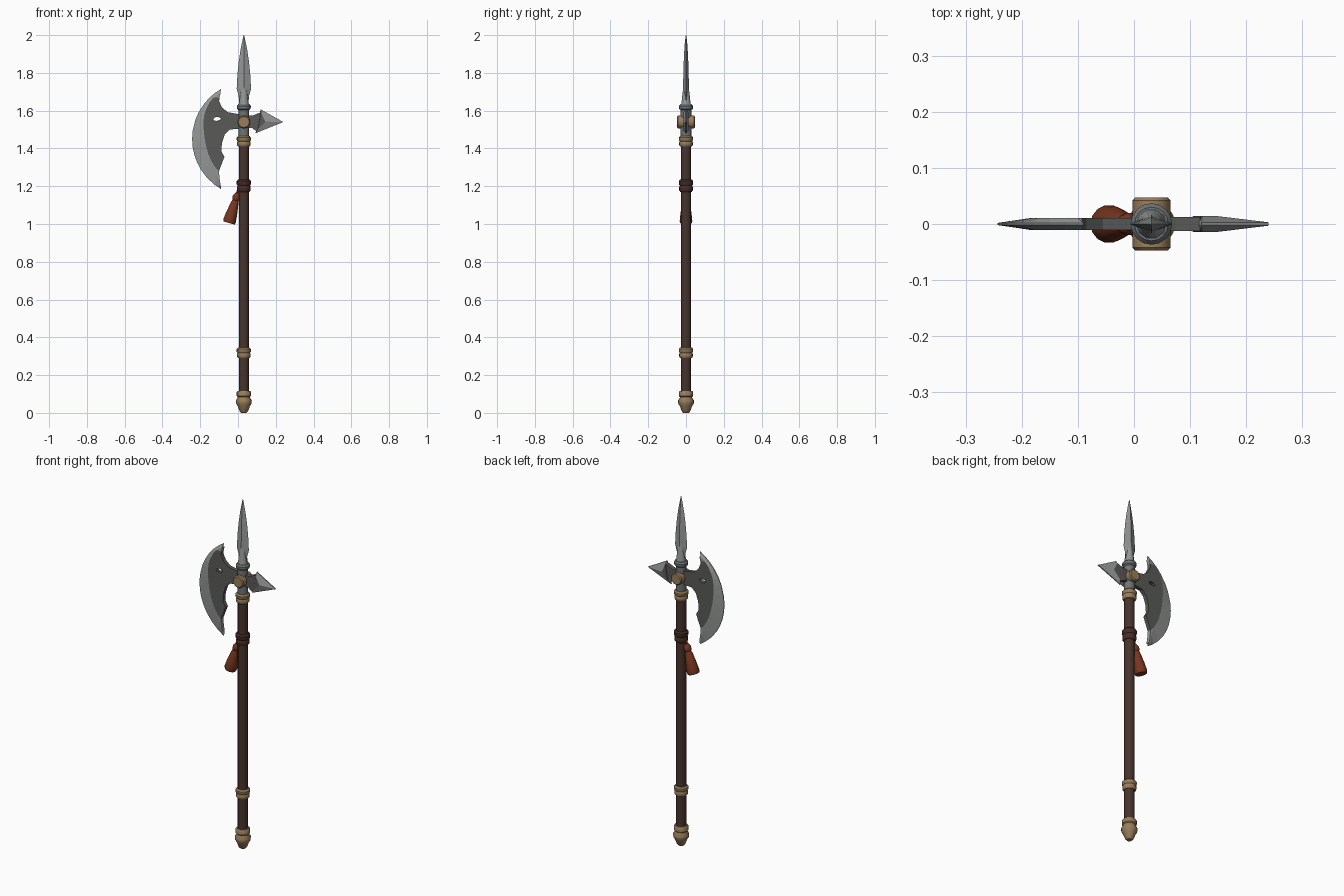
import bpy, bmesh, math
from mathutils import Matrix

if "Cube" in bpy.data.objects:
    bpy.data.objects.remove(bpy.data.objects["Cube"])

CX = 0.031  # shaft axis


def mat(name, r, g, b):
    m = bpy.data.materials.new(name)
    m.diffuse_color = (r, g, b, 1)
    m.use_nodes = True
    m.node_tree.nodes["Principled BSDF"].inputs["Base Color"].default_value = m.diffuse_color
    return m


EDGE = mat("bright steel", 0.30, 0.31, 0.31)
STEEL = mat("socket steel", 0.16, 0.175, 0.175)
DARK = mat("dark steel", 0.10, 0.103, 0.097)
BRASS = mat("aged brass", 0.32, 0.21, 0.105)
WOOD = mat("dark wood", 0.065, 0.034, 0.026)
LEATHER = mat("brown leather", 0.065, 0.026, 0.02)
RED = mat("rust red cloth", 0.19, 0.037, 0.014)


def finish(bm, name, mats, smooth=None):
    bmesh.ops.remove_doubles(bm, verts=bm.verts, dist=1e-5)
    bmesh.ops.recalc_face_normals(bm, faces=bm.faces)
    me = bpy.data.meshes.new(name)
    bm.to_mesh(me)
    bm.free()
    ob = bpy.data.objects.new(name, me)
    bpy.context.collection.objects.link(ob)
    for m in mats:
        me.materials.append(m)
    if smooth:
        bpy.ops.object.select_all(action='DESELECT')
        ob.select_set(True)
        bpy.context.view_layer.objects.active = ob
        bpy.ops.object.shade_smooth_by_angle(angle=math.radians(smooth))
    return ob


def loft(name, sections, material, sides=12, smooth=None, turn=0.0, matrix=None):
    """Stack of elliptic rings (z, rx, ry), capped at both ends."""
    bm = bmesh.new()
    rings = []
    for z, rx, ry in sections:
        rings.append([bm.verts.new((rx * math.cos(turn + 2 * math.pi * i / sides),
                                    ry * math.sin(turn + 2 * math.pi * i / sides), z))
                      for i in range(sides)])
    for a, b in zip(rings, rings[1:]):
        for i in range(sides):
            j = (i + 1) % sides
            bm.faces.new((a[i], a[j], b[j], b[i]))
    bm.faces.new(rings[0][::-1])
    bm.faces.new(rings[-1])
    bm.transform(matrix or Matrix.Translation((CX, 0, 0)))
    return finish(bm, name, [material], smooth)


def lathe(name, profile, material, **kw):
    return loft(name, [(z, r, r) for r, z in profile], material, **kw)


def plate(name, outline, half, material):
    """Flat outline in x/z, extruded to both sides of y = 0."""
    bm = bmesh.new()
    f = bm.faces.new([bm.verts.new((x, -half, z)) for x, z in outline])
    ext = bmesh.ops.extrude_face_region(bm, geom=[f])
    bmesh.ops.translate(bm, vec=(0, 2 * half, 0),
                        verts=[v for v in ext["geom"] if isinstance(v, bmesh.types.BMVert)])
    return finish(bm, name, [material])


# Shaft and fittings
lathe("shaft", [(0.027, 0.08), (0.027, 1.44)], WOOD, smooth=35)
lathe("butt_cap", [(0.014, 0), (0.022, 0.008), (0.032, 0.035), (0.041, 0.05), (0.042, 0.066),
                   (0.033, 0.08), (0.033, 0.085), (0.038, 0.09), (0.038, 0.11), (0.033, 0.117)],
      BRASS, sides=16, smooth=40)
for name, z0, z1, m in (("lower_ring", 0.29, 0.345, BRASS),
                        ("upper_ring", 1.41, 1.465, BRASS),
                        ("leather_wrap", 1.17, 1.235, LEATHER)):
    h = z1 - z0
    lathe(name, [(0.030, z0), (0.036, z0 + 0.008), (0.036, z0 + 0.38 * h), (0.033, z0 + 0.5 * h),
                 (0.038, z0 + 0.62 * h), (0.038, z1 - 0.008), (0.031, z1)],
          m, sides=16, smooth=40)

# Hanging tassel
tilt = Matrix.Translation((-0.002, 0, 1.165)) @ Matrix.Rotation(0.28, 4, 'Y')
lathe("tassel", [(0.031, -0.166), (0.034, -0.155), (0.030, -0.115), (0.021, -0.06), (0.016, -0.042),
                 (0.020, -0.034), (0.020, -0.018), (0.010, -0.002)],
      RED, sides=14, smooth=40, matrix=tilt)
lathe("tassel_cord", [(0.008, -0.01), (0.008, 0.03)], RED, sides=8, smooth=40, matrix=tilt)

# Head socket and collar
lathe("head_socket", [(0.028, 1.45), (0.028, 1.61)], STEEL, sides=16, smooth=40)
lathe("head_collar", [(0.028, 1.603), (0.036, 1.61), (0.037, 1.625), (0.030, 1.634)],
      STEEL, sides=16, smooth=40)

# Cross boss through the socket
boss = Matrix.Translation((CX, 0, 1.54)) @ Matrix.Rotation(math.pi / 2, 4, 'X')
lathe("cross_boss", [(0.029, -0.047), (0.034, -0.042), (0.034, 0.042), (0.029, 0.047)],
      BRASS, sides=12, smooth=35, matrix=boss)

# Spear point: round neck, diamond blade
lathe("spear_neck", [(0.028, 1.625), (0.024, 1.65), (0.020, 1.69), (0.014, 1.73)],
      EDGE, sides=10, smooth=40)
loft("spear_blade", [(1.64, 0.024, 0.012), (1.68, 0.028, 0.015), (1.715, 0.038, 0.016),
                     (1.79, 0.034, 0.014), (1.86, 0.027, 0.012), (1.92, 0.018, 0.009),
                     (1.965, 0.009, 0.006), (2.0, 0.0015, 0.001)], EDGE, sides=4)

# Axe blade rows: edge angle, bevel line x z, inner outline x z
rows = [(120, -0.100, 1.690, -0.093, 1.690), (127, -0.128, 1.670, -0.098, 1.668),
        (134, -0.150, 1.645, -0.100, 1.650), (142, -0.168, 1.610, -0.085, 1.617),
        (152, -0.178, 1.580, -0.055, 1.592), (160, -0.182, 1.550, 0.012, 1.580),
        (172, -0.182, 1.510, 0.012, 1.505), (180, -0.180, 1.480, -0.045, 1.500),
        (188, -0.176, 1.450, -0.070, 1.475), (196, -0.168, 1.410, -0.085, 1.430),
        (204, -0.157, 1.370, -0.088, 1.385), (212, -0.142, 1.335, -0.072, 1.355),
        (222, -0.120, 1.300, -0.101, 1.280), (232, -0.108, 1.255, -0.098, 1.245),
        (240, -0.098, 1.205, -0.092, 1.205)]
T = 0.011
bm = bmesh.new()
loops = []
for a, mx, mz, ix, iz in rows:
    a = math.radians(a)
    ox, oz = 0.063 + 0.306 * math.cos(a), 1.45 + 0.306 * math.sin(a)
    loops.append([bm.verts.new(p) for p in (
        (ox, -0.002, oz), (mx, -T, mz), (ix, -T, iz), (ix, T, iz), (mx, T, mz), (ox, 0.002, oz))])
for r, (p, q) in enumerate(zip(loops, loops[1:])):
    for i in range(6):
        j = (i + 1) % 6
        f = bm.faces.new((p[i], p[j], q[j], q[i]))
        f.material_index = 1 if i in (1, 2, 3) and 1 <= r < 12 else 0
bm.faces.new(loops[0][::-1])
bm.faces.new(loops[-1])
blade = finish(bm, "axe_blade", [EDGE, DARK])

# Teardrop hole in the blade
cutter = plate("hole_cutter", [(-0.132, 1.556), (-0.124, 1.564), (-0.110, 1.567), (-0.098, 1.564),
                               (-0.090, 1.557), (-0.100, 1.549), (-0.115, 1.546), (-0.126, 1.548)],
               0.05, DARK)
cutter.hide_render = True
mod = blade.modifiers.new("hole", 'BOOLEAN')
mod.operation = 'DIFFERENCE'
mod.object = cutter
bpy.context.view_layer.objects.active = blade
bpy.ops.object.modifier_apply(modifier=mod.name)
bpy.data.objects.remove(cutter)

# Back spike: dark stem and faceted bright head
plate("spike_stem", [(0.04, 1.578), (0.075, 1.573), (0.092, 1.580), (0.118, 1.590), (0.138, 1.542),
                     (0.098, 1.492), (0.085, 1.500), (0.072, 1.510), (0.04, 1.505)], 0.0125, DARK)
bm = bmesh.new()
rim = [(0.120, 1.607), (0.24, 1.54), (0.092, 1.480), (0.098, 1.505), (0.112, 1.575)]
ridge = [(0.122, 1.588), (0.145, 1.542), (0.106, 1.502)]
sides = []
for s in (-1, 1):
    o = [bm.verts.new((x, s * 0.003, z)) for x, z in rim]
    c = [bm.verts.new((x, s * 0.0145, z)) for x, z in ridge]
    for f in ((o[0], o[1], c[1], c[0]), (o[1], o[2], c[2], c[1]), (o[2], o[3], c[2]),
              (o[3], o[4], c[0], c[2]), (o[4], o[0], c[0]), (c[0], c[1], c[2])):
        bm.faces.new(f).material_index = 1 if f[0] in (c[0], o[3]) else 0
    sides.append(o)
for i in range(5):
    j = (i + 1) % 5
    bm.faces.new((sides[0][i], sides[0][j], sides[1][j], sides[1][i]))
finish(bm, "spike_head", [EDGE, DARK])
